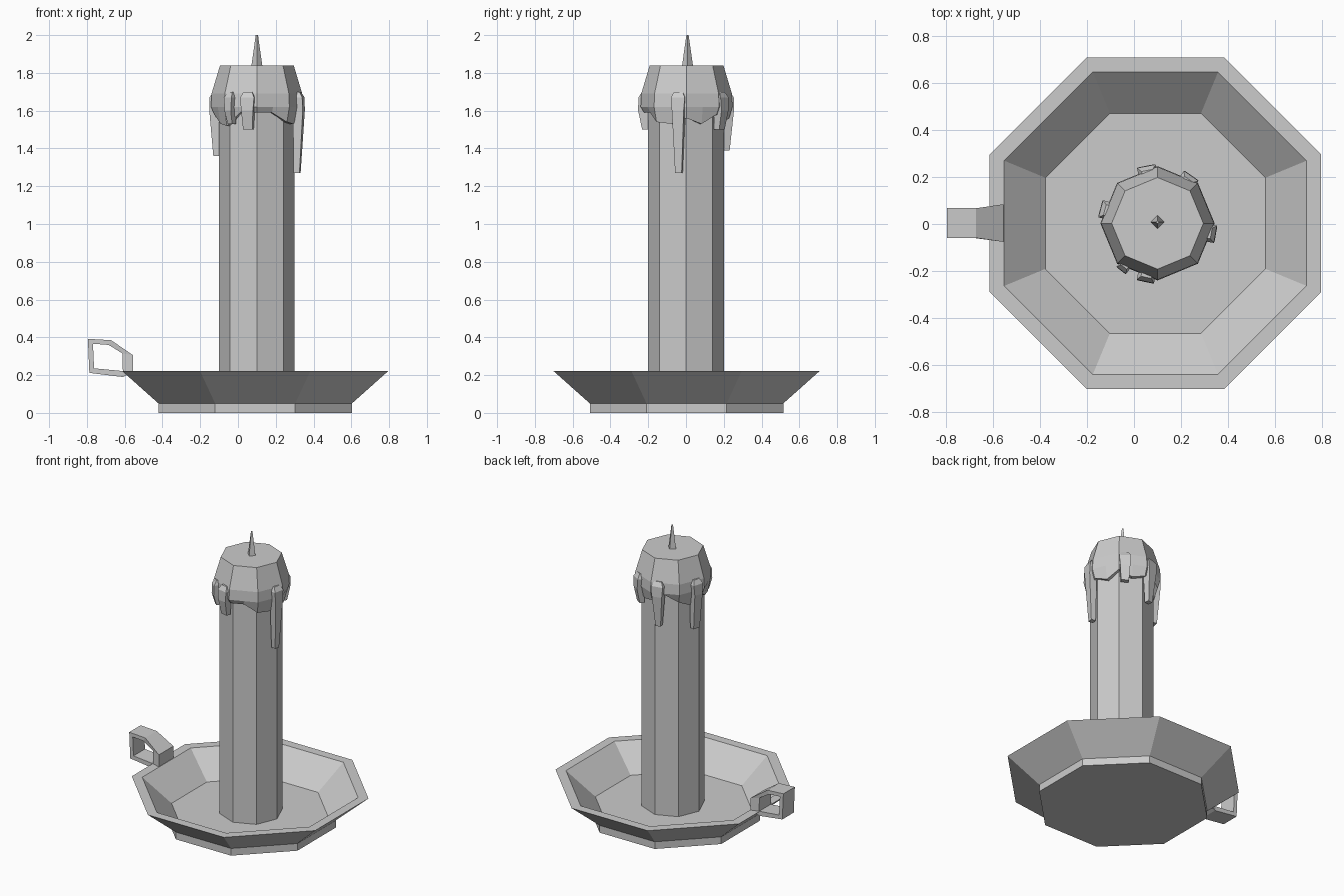
import bpy
from math import pi, cos, sin, tan, radians

if "Cube" in bpy.data.objects:
    bpy.data.objects.remove(bpy.data.objects["Cube"])

CX, CY = 0.095, 0.003


def make(name, verts, faces):
    me = bpy.data.meshes.new(name)
    me.from_pydata(verts, [], faces)
    me.update()
    ob = bpy.data.objects.new(name, me)
    bpy.context.collection.objects.link(ob)
    return ob


def loft(name, rings, closed=False):
    """Skin a list of equal-length rings; cap the ends or join them up."""
    n = len(rings[0])
    verts = [p for r in rings for p in r]
    count = len(rings)
    faces = []
    for k in range(count if closed else count - 1):
        a, b = k * n, ((k + 1) % count) * n
        for i in range(n):
            j = (i + 1) % n
            faces.append((a + i, a + j, b + j, b + i))
    if not closed:
        faces.append(tuple(reversed(range(n))))
        faces.append(tuple(range((count - 1) * n, count * n)))
    return make(name, verts, faces)


def ngon(r, z, n=8, turn=0.0, cx=CX, cy=CY):
    return [(cx + r * cos(turn + 2 * pi * i / n),
             cy + r * sin(turn + 2 * pi * i / n), z) for i in range(n)]


# Dish: octagon with flat sides on the axes, (half width, height) profile
k = 1 / cos(pi / 8)
profile = [(0.512, 0), (0.512, 0.05), (0.705, 0.222), (0.643, 0.222), (0.468, 0.06)]
loft("dish", [ngon(r * k, z, turn=pi / 8, cx=0.091) for r, z in profile])

# Candle shaft
loft("candle", [ngon(0.2, 0.05, cx=0.1, cy=0), ngon(0.2, 1.75, cx=0.1, cy=0)])


# Melted wax cap with an uneven lower edge
def oct_r(r, a):
    return r * cos(pi / 8) / cos((a % (pi / 4)) - pi / 8)


hem = [1.56, 1.53, 1.58, 1.54, 1.56, 1.60, 1.56, 1.52,
       1.58, 1.53, 1.52, 1.60, 1.59, 1.59, 1.54, 1.53]
rings = []
for r, z in [(0.185, None), (0.225, None), (0.243, 1.62), (0.24, 1.69), (0.195, 1.84)]:
    rings.append([(0.1 + oct_r(r, a) * cos(a), 0.003 + oct_r(r, a) * sin(a), z or hem[i])
                  for i, a in enumerate(i * pi / 8 for i in range(16))])
loft("wax_cap", rings)

# Wax drips: (angle, lower end, top width, bottom width)
drips = [(-10, 1.27, 0.075, 0.035), (165, 1.36, 0.075, 0.05), (101, 1.39, 0.08, 0.035),
         (55, 1.50, 0.075, 0.05), (-102, 1.50, 0.075, 0.05), (-128, 1.53, 0.05, 0.03)]
for n, (deg, low, w0, w1) in enumerate(drips):
    a = radians(deg)
    rings = []
    for z, r0, r1, w in [(low, 0.2, 0.232, w1), (1.60, 0.2, 0.252, w0 * 0.85),
                         (1.67, 0.2, 0.25, w0), (1.70, 0.2, 0.232, w0 * 0.6)]:
        rings.append([(0.1 + r * cos(a) - t * sin(a), r * sin(a) + t * cos(a), z)
                      for r, t in ((r0, -w / 2), (r1, -w / 2), (r1, w / 2), (r0, w / 2))])
    loft(f"wax_drip_{n + 1}", rings)

# Wick
loft("wick", [ngon(0.03, 1.83, 4, cx=0.1, cy=0.008), ngon(0.006, 2.0, 4, cx=0.1, cy=0.008)])

# Finger loop: outer and inner points of the strap, half width
strap = [((-0.61, 0.19), (-0.615, 0.222), 0.063), ((-0.787, 0.212), (-0.762, 0.236), 0.063),
         ((-0.795, 0.392), (-0.768, 0.366), 0.063), ((-0.672, 0.385), (-0.685, 0.36), 0.063),
         ((-0.555, 0.305), (-0.612, 0.315), 0.08), ((-0.555, 0.215), (-0.61, 0.222), 0.08)]
loft("handle", [[(o[0], 0.004 - h, o[1]), (o[0], 0.004 + h, o[1]),
                 (i[0], 0.004 + min(h, 0.065), i[1]), (i[0], 0.004 - min(h, 0.065), i[1])]
                for o, i, h in strap], closed=True)

# Consistent outward normals
import bmesh
for ob in bpy.context.collection.objects:
    bm = bmesh.new()
    bm.from_mesh(ob.data)
    bmesh.ops.recalc_face_normals(bm, faces=bm.faces)
    bm.to_mesh(ob.data)
    bm.free()
